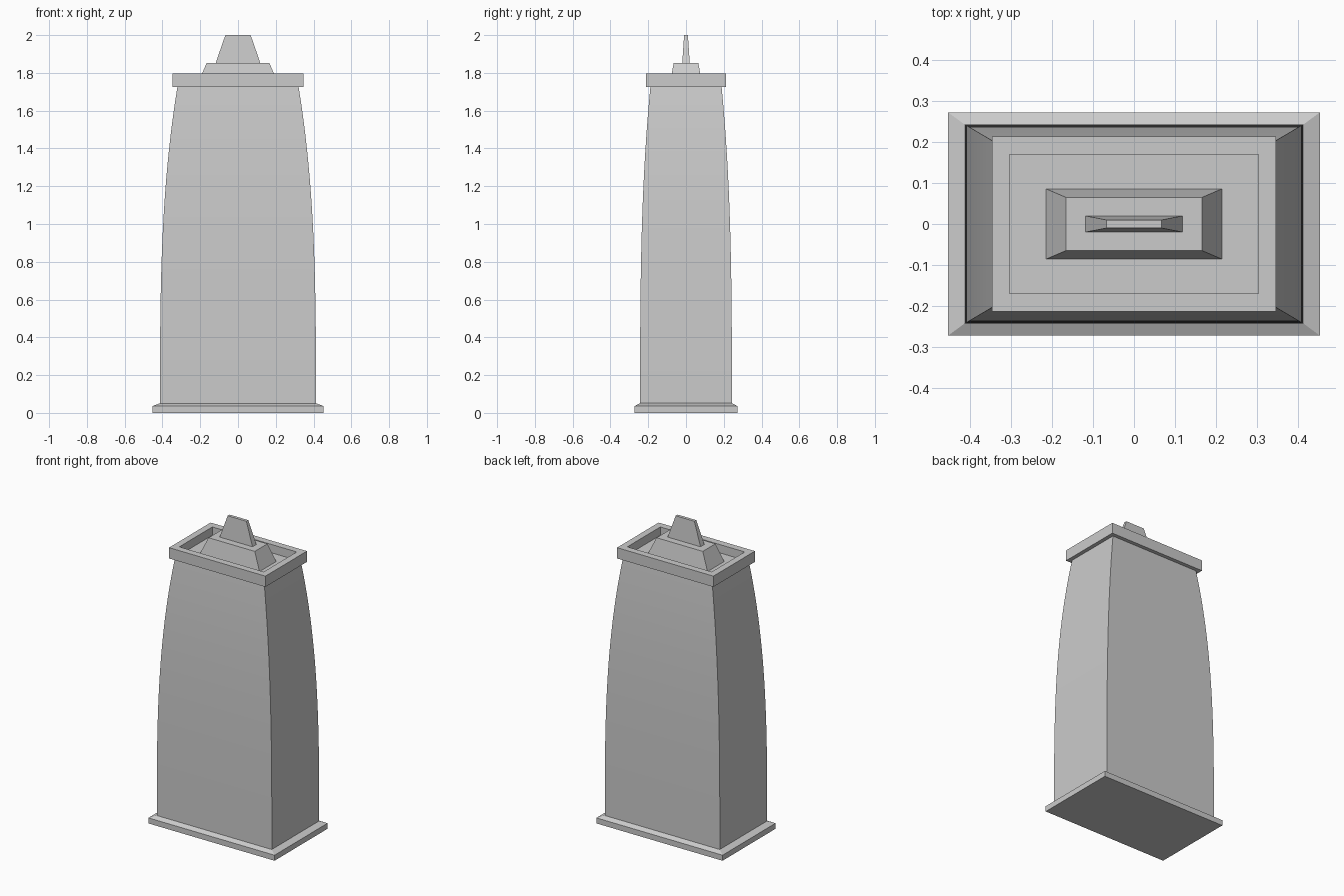
import bpy
import bmesh

cube = bpy.data.objects.get("Cube")
if cube:
    bpy.data.objects.remove(cube, do_unlink=True)

# Single stone colour
stone = bpy.data.materials.new("light_grey_stone")
stone.use_nodes = True
grey = (0.6, 0.6, 0.6, 1.0)
stone.diffuse_color = grey
stone.node_tree.nodes["Principled BSDF"].inputs["Base Color"].default_value = grey


def loft(name, rings, smooth=False):
    """Closed solid through rectangular rings of (half_x, half_y, z)."""
    bm = bmesh.new()
    loops = [[bm.verts.new((sx * hx, sy * hy, z))
              for sx, sy in ((-1, -1), (1, -1), (1, 1), (-1, 1))]
             for hx, hy, z in rings]
    for low, high in zip(loops, loops[1:]):
        for i in range(4):
            j = (i + 1) % 4
            bm.faces.new((low[i], low[j], high[j], high[i]))
    bm.faces.new(loops[0][::-1])
    bm.faces.new(loops[-1])
    bmesh.ops.recalc_face_normals(bm, faces=bm.faces)
    mesh = bpy.data.meshes.new(name)
    bm.to_mesh(mesh)
    bm.free()
    mesh.materials.append(stone)
    obj = bpy.data.objects.new(name, mesh)
    bpy.context.collection.objects.link(obj)
    if smooth:
        bpy.ops.object.select_all(action="DESELECT")
        obj.select_set(True)
        bpy.context.view_layer.objects.active = obj
        bpy.ops.object.shade_smooth_by_angle(angle=0.5)
    return obj


# Base slab with a shallow sloped top
loft("base_slab", [(0.453, 0.272, 0), (0.453, 0.272, 0.036), (0.411, 0.241, 0.052)])

# Tower body, curving inward towards the top
steps = 24
body = []
for i in range(steps + 1):
    t = i / steps
    body.append((0.413 - 0.093 * t ** 3, 0.243 - 0.055 * t ** 3, 0.045 + 1.685 * t))
loft("tower_body", body, smooth=True)

# Roof parapet with a sunken floor
loft("roof_parapet", [(0.346, 0.213, 1.726), (0.346, 0.213, 1.796),
                      (0.303, 0.169, 1.796), (0.303, 0.169, 1.742)])

# Tapered roof block and the thin fin on top
loft("roof_block", [(0.215, 0.086, 1.741), (0.166, 0.065, 1.852)])
loft("roof_fin", [(0.119, 0.02, 1.85), (0.067, 0.01, 2.0)])
